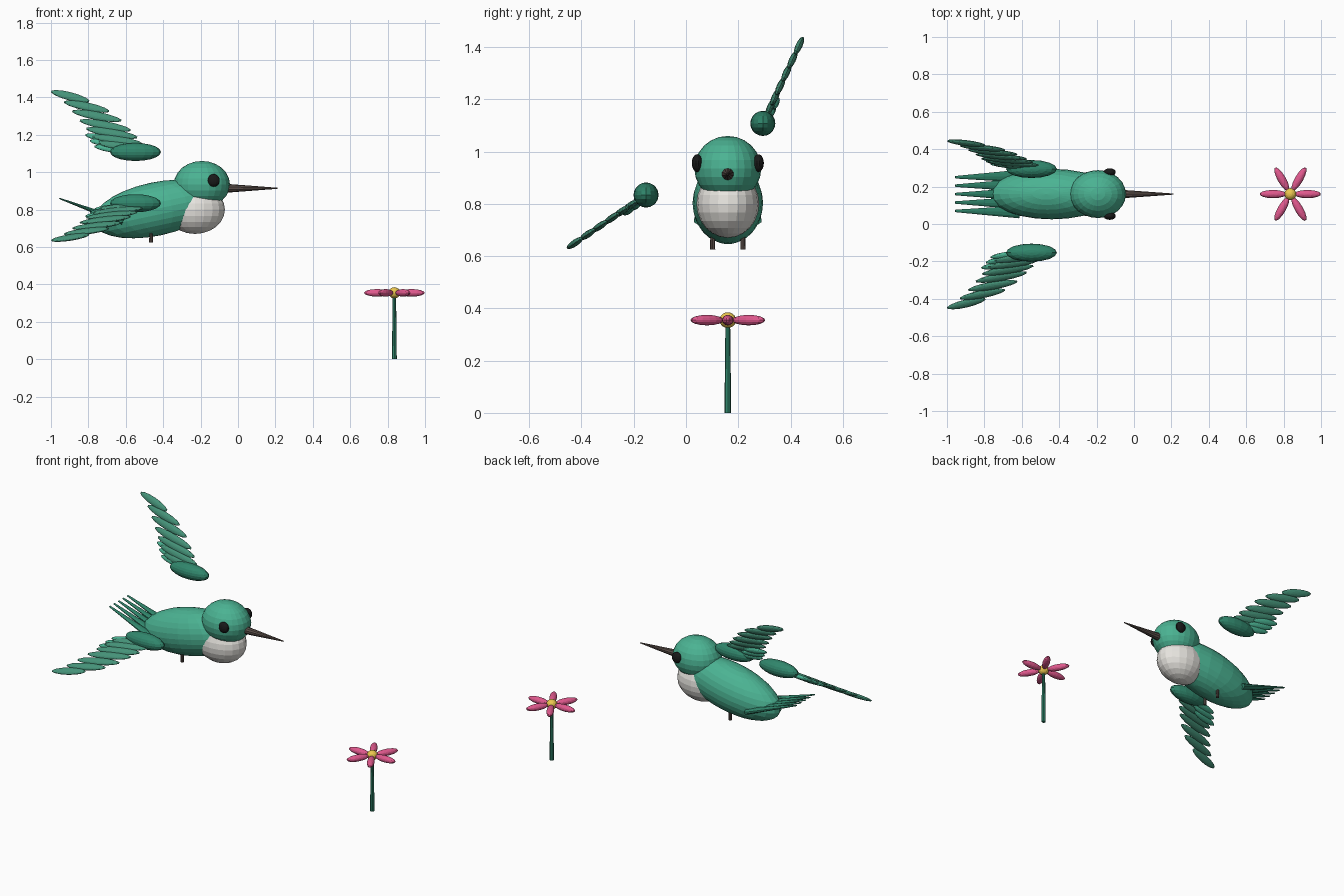
import bpy, bmesh
from math import radians, cos, sin, pi
from mathutils import Vector, Matrix

if "Cube" in bpy.data.objects:
    bpy.data.objects.remove(bpy.data.objects["Cube"])


def material(name, rgb):
    m = bpy.data.materials.new(name)
    m.diffuse_color = (*rgb, 1)
    m.use_nodes = True
    m.node_tree.nodes["Principled BSDF"].inputs["Base Color"].default_value = m.diffuse_color
    return m


GREEN = material("plumage_green", (0.07, 0.45, 0.29))
DARK = material("wing_dark_green", (0.03, 0.24, 0.15))
MID = material("feather_green", (0.06, 0.29, 0.19))
WHITE = material("breast_white", (0.80, 0.78, 0.74))
BLACK = material("eye_black", (0.01, 0.01, 0.01))
BROWN = material("beak_brown", (0.10, 0.075, 0.065))
PINK = material("petal_pink", (0.75, 0.10, 0.27))
YELLOW = material("pollen_yellow", (0.85, 0.58, 0.08))
MIDY = 0.16  # bird and flower share this centre plane


def finish(name, bm, mat):
    mesh = bpy.data.meshes.new(name)
    bm.to_mesh(mesh)
    bm.free()
    mesh.materials.append(mat)
    ob = bpy.data.objects.new(name, mesh)
    bpy.context.collection.objects.link(ob)
    return ob


def ellipsoid(name, center, radii, mat, rot=None, seg=20, rings=12):
    bm = bmesh.new()
    bmesh.ops.create_uvsphere(bm, u_segments=seg, v_segments=rings, radius=1)
    m = Matrix.Translation(center) @ (rot or Matrix()) @ Matrix.Diagonal((*radii, 1))
    bm.transform(m)
    return finish(name, bm, mat)


def taper(name, a, b, r1, r2, mat, flat=1.0, seg=10):
    a, b = Vector(a), Vector(b)
    d = b - a
    bm = bmesh.new()
    bmesh.ops.create_cone(bm, cap_ends=True, segments=seg, radius1=r1, radius2=r2, depth=d.length)
    m = Matrix.Translation((a + b) / 2) @ d.to_track_quat('Z', 'Y').to_matrix().to_4x4()
    bm.transform(m @ Matrix.Diagonal((1, flat, 1, 1)))
    return finish(name, bm, mat)


# Body, breast, head
ellipsoid("body", (-0.44, MIDY, 0.803), (0.34, 0.135, 0.143), GREEN,
          Matrix.Rotation(radians(-12), 4, 'Y'), 24, 14)
ellipsoid("breast", (-0.23, MIDY, 0.80), (0.16, 0.12, 0.13), WHITE)
ellipsoid("head", (-0.193, MIDY, 0.935), (0.15, 0.128, 0.125), GREEN, seg=24)

# Beak
taper("beak", (-0.08, MIDY, 0.914), (0.21, MIDY, 0.914), 0.025, 0.003, BROWN)

# Eyes and feet
for side, label in ((1, "left"), (-1, "right")):
    ellipsoid(f"eye_{label}", (-0.13, MIDY + side * 0.117, 0.956),
              (0.033, 0.021, 0.034), BLACK, seg=14, rings=10)
    y = MIDY + side * 0.058
    taper(f"foot_{label}", (-0.465, y, 0.625), (-0.465, y, 0.72), 0.010, 0.008, BROWN, seg=8)

# Tail fan
for i in range(-2, 3):
    taper(f"tail_feather_{i + 3}", (-0.615, MIDY + 0.048 * i, 0.735),
          (-0.955, MIDY + 0.045 * i, 0.86), 0.035, 0.007, DARK, flat=0.5)

# Wing feathers: centre x, distance along the span, half length, sweep in degrees
FEATHERS = [(-0.62, 0.035, 0.13, 9), (-0.645, 0.07, 0.14, 10), (-0.675, 0.112, 0.142, 11),
            (-0.71, 0.157, 0.142, 12), (-0.755, 0.213, 0.137, 12), (-0.81, 0.268, 0.126, 13),
            (-0.897, 0.328, 0.108, 16)]
COVERTS = [(-0.68, 0.025, 0.09, 9), (-0.705, 0.057, 0.09, 10), (-0.73, 0.09, 0.09, 11)]


def wing(label, shoulder, angle, side):
    # local x = forward, local y = span direction, local z = wing normal
    frame = Matrix.Rotation(radians(angle), 4, 'X')
    ellipsoid(f"shoulder_{label}", shoulder, (0.136, 0.048, 0.048), DARK, seg=16, rings=10)
    for kind, table, lift, width, mat in (("feather", FEATHERS, 0, 0.024, MID),
                                          ("covert", COVERTS, -0.012 * side, 0.02, GREEN)):
        for i, (x, s, half, sweep) in enumerate(table, 1):
            p = Vector(shoulder) + frame.to_3x3() @ Vector((0, s, lift))
            p.x = x
            turn = Matrix.Rotation(radians(-sweep), 4, 'Z')
            ellipsoid(f"{kind}_{label}_{i}", p, (half, width, 0.013), mat,
                      frame @ turn, 14, 8)


wing("left", (-0.548, 0.294, 1.108), 65, 1)
wing("right", (-0.548, -0.153, 0.834), 214, -1)

# Flower
FX, FZ = 0.836, 0.355
taper("flower_stem", (FX, MIDY, 0), (FX, MIDY, FZ), 0.013, 0.009, DARK, seg=8)
ellipsoid("flower_center", (FX, MIDY, FZ), (0.032, 0.032, 0.03), YELLOW, seg=14, rings=10)
for i in range(6):
    a = i * pi / 3
    ellipsoid(f"petal_{i + 1}", (FX + 0.092 * cos(a), MIDY + 0.092 * sin(a), FZ),
              (0.072, 0.022, 0.02), PINK, Matrix.Rotation(a, 4, 'Z'), 14, 8)
